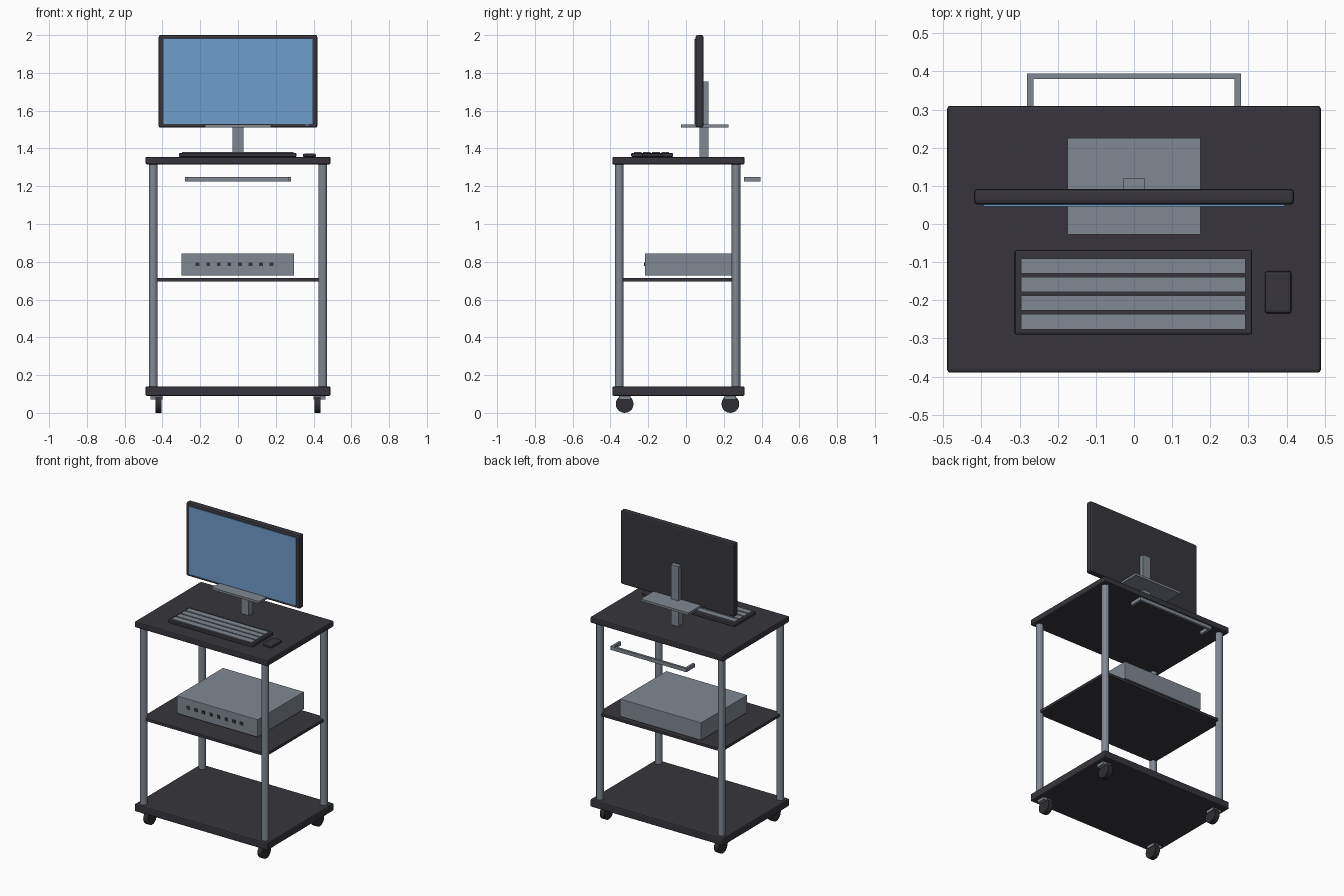
import bpy
from math import pi

cube = bpy.data.objects.get("Cube")
if cube:
    bpy.data.objects.remove(cube, do_unlink=True)


def material(name, rgb):
    m = bpy.data.materials.new(name)
    m.use_nodes = True
    m.diffuse_color = (*rgb, 1)
    m.node_tree.nodes["Principled BSDF"].inputs["Base Color"].default_value = (*rgb, 1)
    return m


dark = material("charcoal", (0.038, 0.036, 0.045))
black = material("rubber black", (0.028, 0.028, 0.033))
steel = material("steel grey", (0.22, 0.25, 0.29))
blue = material("screen blue", (0.155, 0.342, 0.597))


def box(name, x, y, z, mat, bevel=0):
    """Box spanning the given (low, high) ranges, optionally with rounded edges."""
    bpy.ops.mesh.primitive_cube_add(size=1, location=[sum(r) / 2 for r in (x, y, z)])
    ob = bpy.context.object
    ob.name = name
    ob.scale = [r[1] - r[0] for r in (x, y, z)]
    bpy.ops.object.transform_apply(location=False, rotation=False, scale=True)
    ob.data.materials.append(mat)
    if bevel:
        mod = ob.modifiers.new("rounded edges", 'BEVEL')
        mod.width = bevel
        mod.segments = 2
    return ob


def cylinder(name, radius, depth, loc, mat, sides, rot=(0, 0, 0)):
    bpy.ops.mesh.primitive_cylinder_add(vertices=sides, radius=radius, depth=depth,
                                        location=loc, rotation=rot)
    ob = bpy.context.object
    ob.name = name
    ob.data.materials.append(mat)
    return ob


def span(centre, half):
    return (centre - half, centre + half)


# Shelves
box("bottom_shelf", (-0.49, 0.49), (-0.39, 0.31), (0.09, 0.14), dark, 0.008)
box("middle_shelf", (-0.458, 0.458), (-0.36, 0.278), (0.695, 0.715), dark, 0.004)
box("top_shelf", (-0.49, 0.49), (-0.39, 0.31), (1.315, 1.355), dark, 0.008)

# Corner posts and casters
for sx, side in ((-1, "right"), (1, "left")):
    for post_y, wheel_y, end in ((-0.353, -0.325, "front"), (0.265, 0.235, "back")):
        tag = f"{end}_{side}"
        cylinder(f"post_{tag}", 0.023, 1.18, (sx * 0.448, post_y, 0.728), steel, 12)
        box(f"caster_bracket_{tag}", span(sx * 0.432, 0.032), span(wheel_y, 0.03),
            (0.072, 0.092), steel)
        cylinder(f"caster_wheel_{tag}", 0.047, 0.034, (sx * 0.421, wheel_y, 0.047),
                 black, 20, (0, pi / 2, 0))

# Equipment case with a row of front ports
box("equipment_case", (-0.30, 0.297), (-0.217, 0.27), (0.727, 0.845), steel, 0.003)
for i in range(8):
    box(f"case_port_{i + 1}", span(-0.214 + i * 0.056, 0.01), (-0.222, -0.214),
        span(0.787, 0.01), dark)

# Rear handle
box("handle_bar", (-0.28, 0.28), (0.38, 0.395), (1.224, 1.248), steel)
for sx, side in ((-1, "right"), (1, "left")):
    box(f"handle_arm_{side}", span(sx * 0.272, 0.008), (0.306, 0.385), (1.224, 1.248), steel)

# Monitor with stand
box("monitor_body", (-0.42, 0.42), (0.051, 0.092), (1.51, 2.0), dark, 0.01)
box("monitor_screen", (-0.395, 0.395), (0.046, 0.053), (1.53, 1.98), blue)
box("monitor_indicator", span(0.365, 0.01), (0.048, 0.053), span(1.524, 0.003), steel)
box("stand_column", (-0.028, 0.028), (0.072, 0.12), (1.354, 1.755), steel)
box("stand_plate", (-0.175, 0.175), (-0.027, 0.226), (1.511, 1.526), steel)

# Keyboard and mouse
box("keyboard_body", (-0.313, 0.31), (-0.29, -0.068), (1.355, 1.376), dark, 0.006)
for i in range(4):
    box(f"key_row_{i + 1}", (-0.296, 0.293), span(-0.11 - i * 0.0487, 0.02),
        (1.37, 1.381), steel)
box("mouse", (0.343, 0.413), (-0.235, -0.123), (1.354, 1.372), dark, 0.008)
